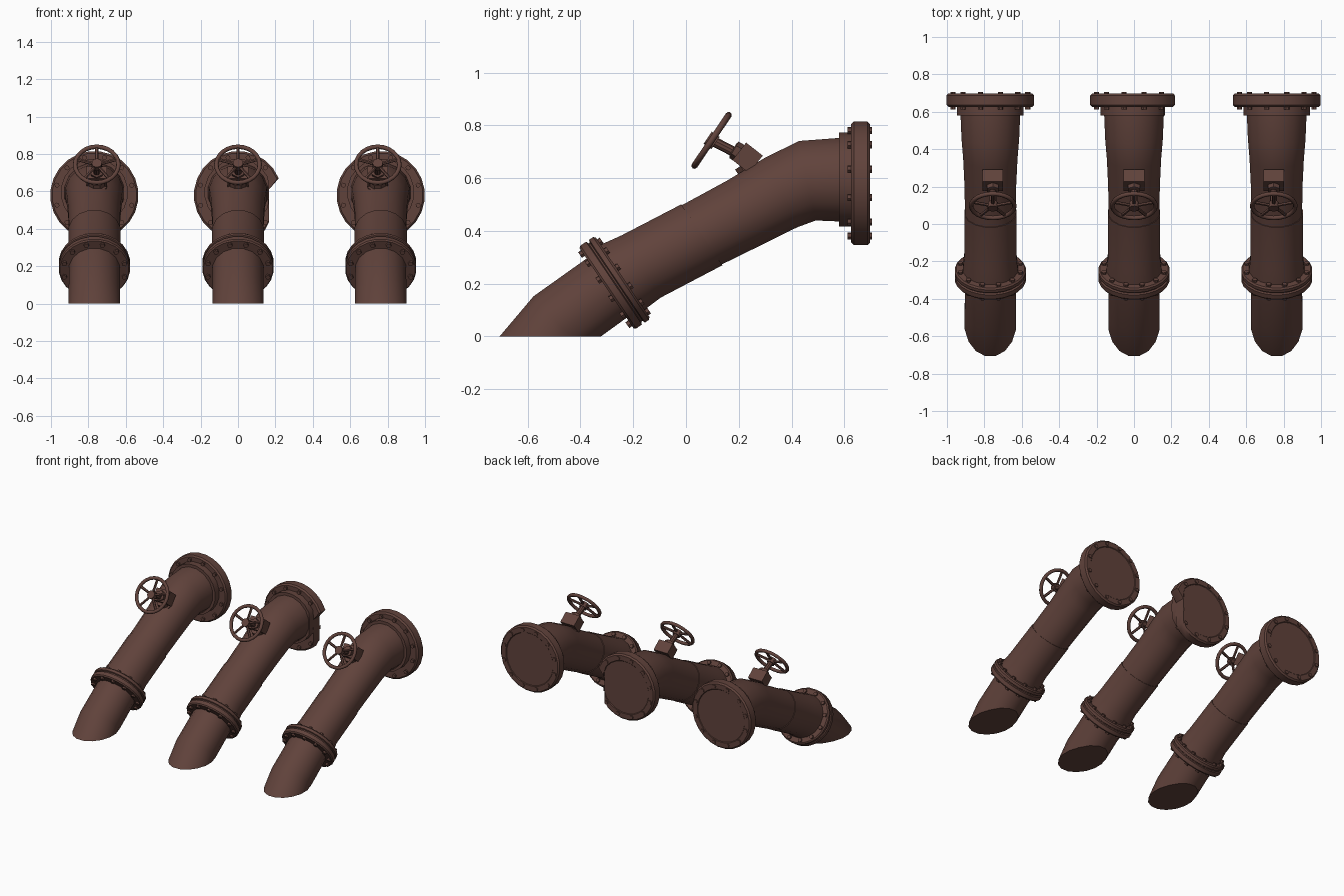
import bpy, bmesh, math
from mathutils import Vector

if "Cube" in bpy.data.objects:
    bpy.data.objects.remove(bpy.data.objects["Cube"])

rust = bpy.data.materials.new("rusty_brown")
rust.diffuse_color = (0.118, 0.055, 0.044, 1)
rust.use_nodes = True
rust.node_tree.nodes["Principled BSDF"].inputs["Base Color"].default_value = rust.diffuse_color


def axes(deg):
    # axis lying in the YZ plane, plus its two cross directions
    a = math.radians(deg)
    return (Vector((0, math.cos(a), math.sin(a))), Vector((1, 0, 0)),
            Vector((0, -math.sin(a), math.cos(a))))


def skin(bm, loops, closed=False):
    # bridge successive vertex loops, capping open ends
    n = len(loops[0])
    rows = [[bm.verts.new(p) for p in lp] for lp in loops]
    pairs = list(zip(rows, rows[1:] + rows[:1])) if closed else list(zip(rows, rows[1:]))
    for a, b in pairs:
        for i in range(n):
            j = (i + 1) % n
            bm.faces.new((a[i], a[j], b[j], b[i]))
    if not closed:
        bm.faces.new(rows[0])
        bm.faces.new(rows[-1])


def loft(bm, x, rings, sides):
    # rings: (y, z, axis angle, radius)
    loops = []
    for y, z, ang, r in rings:
        _, u, v = axes(ang)
        c = Vector((x, y, z))
        loops.append([c + r * (math.cos(t) * u + math.sin(t) * v)
                      for t in (2 * math.pi * (i + .5) / sides for i in range(sides))])
    skin(bm, loops)


def lathe(bm, x, y, z, ang, profile, sides):
    d = axes(ang)[0]
    loft(bm, x, [(y + t * d.y, z + t * d.z, ang, r) for t, r in profile], sides)


def rod(bm, p, q, r, sides=6):
    d = (q - p).normalized()
    u = d.orthogonal().normalized()
    v = d.cross(u)
    ring = [r * (math.cos(t) * u + math.sin(t) * v)
            for t in (2 * math.pi * i / sides for i in range(sides))]
    skin(bm, [[p + k for k in ring], [q + k for k in ring]])


def bolts(bm, x, y, z, ang, circle, count, t0, t1, r):
    d, u, v = axes(ang)
    for i in range(count):
        t = 2 * math.pi * (i + .5) / count
        c = Vector((x, y, z)) + circle * (math.cos(t) * u + math.sin(t) * v)
        rod(bm, c + t0 * d, c + t1 * d, r)


def finish(bm, name, angle=35):
    bmesh.ops.recalc_face_normals(bm, faces=bm.faces[:])
    for f in bm.faces:
        f.smooth = True
    me = bpy.data.meshes.new(name)
    bm.to_mesh(me)
    bm.free()
    me.set_sharp_from_angle(angle=math.radians(angle))
    me.materials.append(rust)
    bpy.context.collection.objects.link(bpy.data.objects.new(name, me))


for label, x, wx in (("left", -0.768, -0.755), ("middle", 0, 0), ("right", 0.763, 0.747)):
    # lower spout, cut flat on the ground
    bm = bmesh.new()
    loft(bm, x, [(-.711, -.218, 50, .14), (-.486, .05, 42, .14), (-.27, .205, 34, .138)], 16)
    cut = bmesh.ops.bisect_plane(bm, geom=bm.verts[:] + bm.edges[:] + bm.faces[:],
                                 plane_co=(0, 0, 0), plane_no=(0, 0, -1), clear_outer=True)
    bmesh.ops.holes_fill(bm, edges=[e for e in bm.edges if e.is_boundary], sides=0)
    finish(bm, label + "_spout")

    # main pipe with seam and elbow
    bm = bmesh.new()
    loft(bm, x, [(-.27, .205, 34, .152), (-.23, .23, 33, .15), (-.17, .265, 32, .142),
                 (.06, .385, 34, .142), (.06, .385, 34, .138), (.22, .468, 28, .141),
                 (.36, .545, 25, .148), (.46, .59, 12, .157), (.64, .595, 0, .165)], 16)
    finish(bm, label + "_pipe")

    # lower flange: two plates with a groove, and bolts
    bm = bmesh.new()
    lathe(bm, x, -.268, .205, 34, [(-.04, .14), (-.04, .185), (-.032, .191), (-.006, .191),
                                  (-.002, .181), (.004, .181), (.008, .191), (.026, .191),
                                  (.034, .183), (.034, .14)], 24)
    bolts(bm, x, -.268, .205, 34, .166, 12, -.053, .046, .014)
    finish(bm, label + "_lower_flange")

    # upper flange: collar, plate, end disc and bolts
    bm = bmesh.new()
    lathe(bm, x, .58, .595, 0, [(0, .16), (0, .18), (.06, .18), (.06, .16)], 20)
    lathe(bm, x, .63, .58, 0, [(-.004, .17), (-.004, .226), (.006, .236), (.058, .236),
                              (.068, .226), (.068, .19), (.064, .186)], 24)
    bolts(bm, x, .63, .58, 0, .207, 12, -.017, .075, .014)
    if label == "middle":  # crushed side of the middle flange
        for v in bm.verts:
            if v.co.z < .66:
                v.co.x = min(v.co.x, .165)
    finish(bm, label + "_upper_flange")

    # valve: neck, tilted block, bonnet nut and stem
    bm = bmesh.new()
    lathe(bm, wx, .285, .56, 124, [(0, .055), (.085, .055), (.09, .045), (.115, .045)], 8)
    d, u, v = axes(142)
    c = Vector((wx, .232, .678))
    skin(bm, [[c + s * d + a * u + b * v for a, b in
               ((-.055, -.042), (.055, -.042), (.055, .042), (-.055, .042))] for s in (-.042, .038)])
    lathe(bm, wx, .232, .678, 150, [(.03, .036), (.058, .036), (.062, .026)], 6)
    hub = Vector((wx, .097, .743))
    rod(bm, hub, Vector((wx, .21, .685)), .019, 10)
    finish(bm, label + "_valve")

    # handwheel: rim, hub and five spokes
    bm = bmesh.new()
    d, u, v = axes(146)
    rim = []
    for i in range(24):
        t = 2 * math.pi * i / 24
        o = math.cos(t) * u + math.sin(t) * v
        rim.append([hub + .116 * o + .012 * (math.cos(k) * o + math.sin(k) * d)
                    for k in (math.pi * j / 4 for j in range(8))])
    skin(bm, rim, closed=True)
    rod(bm, hub - .018 * d, hub + .018 * d, .028, 10)
    for i in range(5):
        t = 2 * math.pi * i / 5 - math.pi / 2
        rod(bm, hub, hub + .115 * (math.cos(t) * u + math.sin(t) * v), .009)
    finish(bm, label + "_handwheel", 50)
